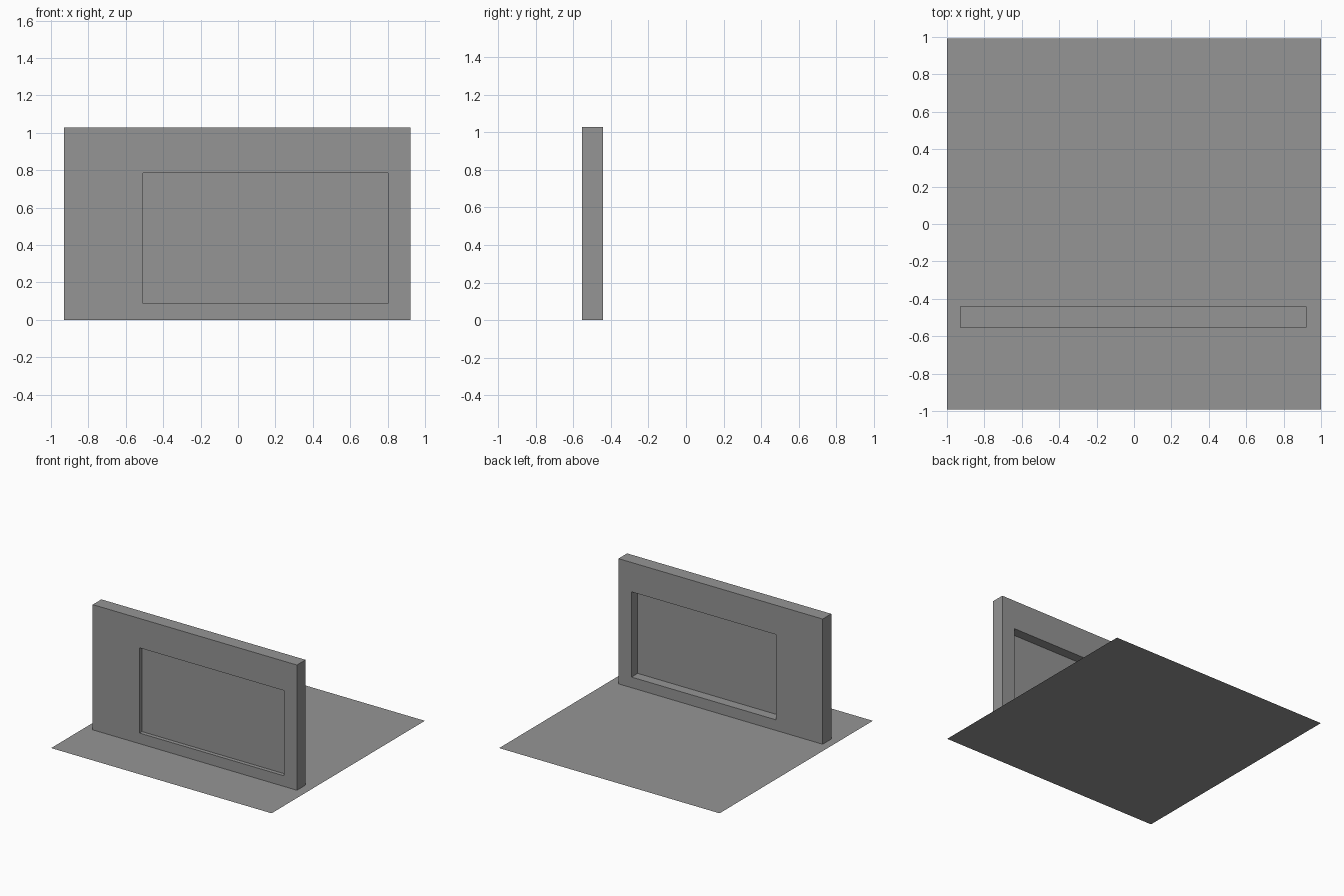
import bpy, bmesh

if "Cube" in bpy.data.objects:
    bpy.data.objects.remove(bpy.data.objects["Cube"], do_unlink=True)

grey = bpy.data.materials.new("plain_grey")
grey.use_nodes = True
colour = (0.3, 0.3, 0.3, 1)
grey.diffuse_color = colour
grey.node_tree.nodes["Principled BSDF"].inputs["Base Color"].default_value = colour


def finish(name, bm):
    mesh = bpy.data.meshes.new(name)
    bm.to_mesh(mesh)
    bm.free()
    mesh.materials.append(grey)
    obj = bpy.data.objects.new(name, mesh)
    bpy.context.collection.objects.link(obj)
    return obj


def upright_rect(bm, x0, x1, z0, z1, y):
    """Corners of a rectangle facing the front."""
    return [bm.verts.new(p) for p in
            ((x0, y, z0), (x1, y, z0), (x1, y, z1), (x0, y, z1))]


FRONT, BACK, PANE = -0.553, -0.441, -0.521
OPENING = (-0.507, 0.803, 0.087, 0.786)

# Ground sheet
bm = bmesh.new()
bm.faces.new([bm.verts.new((x, y, 0)) for x, y in
              ((-1, -0.993), (1, -0.993), (1, 0.993), (-1, 0.993))])
finish("ground_sheet", bm)

# Wall: a frame around the opening, extruded through its thickness
bm = bmesh.new()
outer = upright_rect(bm, -0.931, 0.922, 0, 1.027, FRONT)
inner = upright_rect(bm, *OPENING, FRONT)
for i in range(4):
    j = (i + 1) % 4
    bm.faces.new((outer[i], outer[j], inner[j], inner[i]))
result = bmesh.ops.extrude_face_region(bm, geom=bm.faces[:], use_keep_orig=True)
moved = [g for g in result["geom"] if isinstance(g, bmesh.types.BMVert)]
bmesh.ops.translate(bm, verts=moved, vec=(0, BACK - FRONT, 0))
bmesh.ops.recalc_face_normals(bm, faces=bm.faces[:])
finish("wall", bm)

# Window pane: a thin sheet set back in the opening
bm = bmesh.new()
bm.faces.new(upright_rect(bm, *OPENING, PANE))
finish("window_pane", bm)
